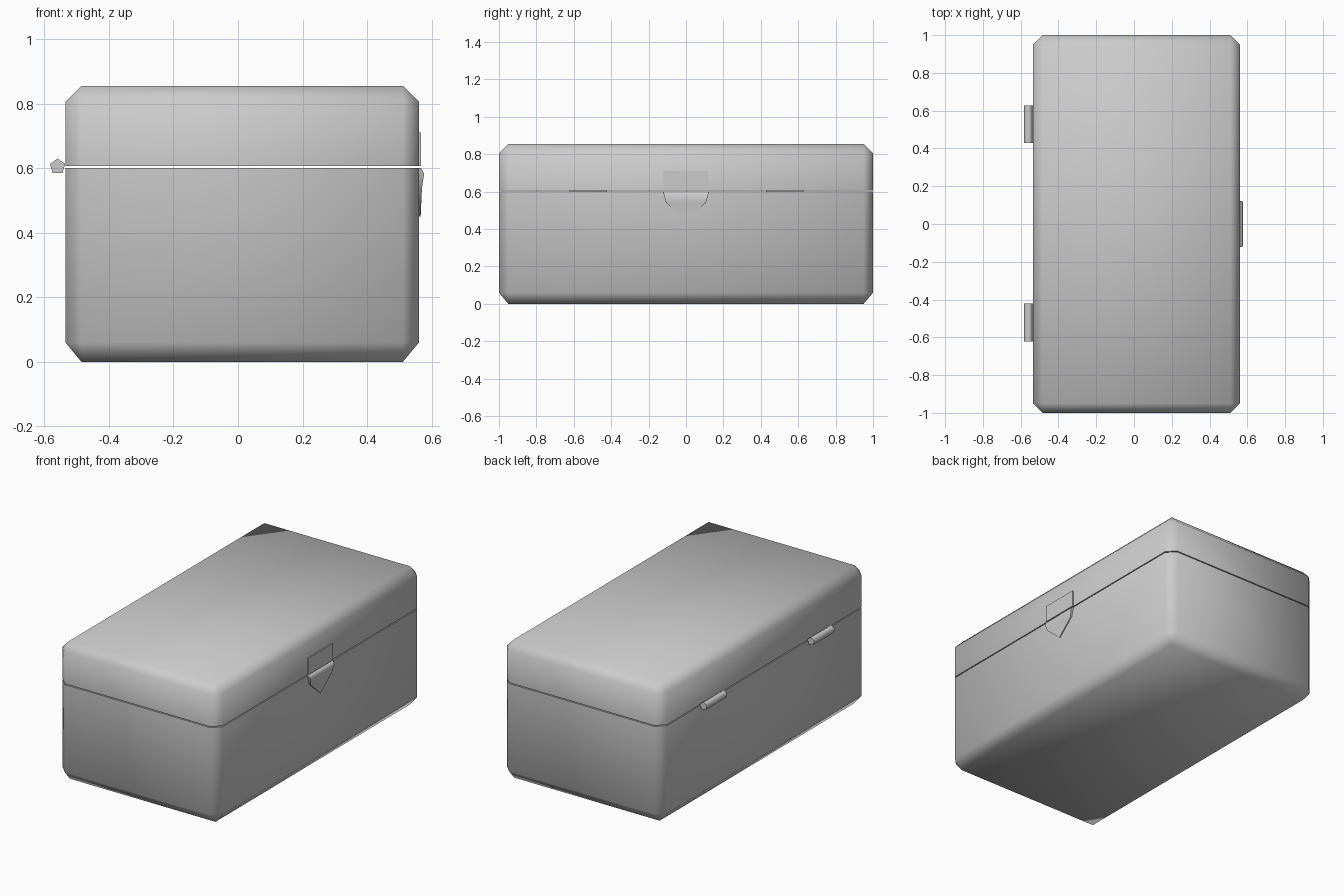
import bpy, bmesh, math
from mathutils import Matrix

if "Cube" in bpy.data.objects:
    bpy.data.objects.remove(bpy.data.objects["Cube"])

SMOOTH = math.radians(80)


def finish(name, bm):
    """Turn a bmesh into a smooth object that keeps its square edges sharp."""
    bmesh.ops.recalc_face_normals(bm, faces=bm.faces)
    mesh = bpy.data.meshes.new(name)
    bm.to_mesh(mesh)
    bm.free()
    obj = bpy.data.objects.new(name, mesh)
    bpy.context.collection.objects.link(obj)
    bpy.ops.object.select_all(action='DESELECT')
    obj.select_set(True)
    bpy.context.view_layer.objects.active = obj
    bpy.ops.object.shade_smooth_by_angle(angle=SMOOTH)
    return obj


def half_box(name, z0, z1, seam_z, chamfer_h):
    """Box with chamfered edges, left square along the seam."""
    x0, x1, y = -0.535, 0.561, 1.0
    bm = bmesh.new()
    bmesh.ops.create_cube(bm, size=1, matrix=Matrix.Translation(((x0 + x1) / 2, 0, (z0 + z1) / 2))
                          @ Matrix.Diagonal((x1 - x0, 2 * y, z1 - z0, 1)))
    edges = [e for e in bm.edges
             if not all(abs(v.co.z - seam_z) < 1e-4 for v in e.verts)]
    bmesh.ops.bevel(bm, geom=edges, offset=0.05, segments=1, affect='EDGES')
    # adjust the height of the outer chamfer
    outer = z0 if seam_z == z1 else z1
    for v in bm.verts:
        d = v.co.z - outer
        if 0.01 < abs(d) < 0.1:
            v.co.z = outer + math.copysign(chamfer_h, d)
    return finish(name, bm)


def plate(name, rows, back=0.553):
    """Loft a wall plate from rows of (z, half width, front x)."""
    bm = bmesh.new()
    rings = [[bm.verts.new(p) for p in ((back, -h, z), (x, -h, z), (x, h, z), (back, h, z))]
             for z, h, x in rows]
    for a, b in zip(rings, rings[1:]):
        for i in range(4):
            j = (i + 1) % 4
            bm.faces.new((a[i], a[j], b[j], b[i]))
    bm.faces.new(rings[0])
    bm.faces.new(rings[-1])
    return finish(name, bm)


# box and lid with a fine gap between them
half_box("box_base", 0.0, 0.601, 0.601, 0.06)
half_box("box_lid", 0.607, 0.855, 0.607, 0.05)

# clasp: flat plate on the lid, shield-shaped catch below
plate("clasp_plate", [(0.71, 0.12, 0.567), (0.607, 0.12, 0.567)])
plate("clasp_catch", [(0.601, 0.122, 0.567), (0.583, 0.118, 0.577),
                      (0.54, 0.106, 0.570), (0.45, 0.002, 0.566)])

# five-sided hinge barrels
for name, y in (("hinge_front", -0.522), ("hinge_back", 0.528)):
    bm = bmesh.new()
    bmesh.ops.create_cone(bm, cap_ends=True, segments=5, radius1=0.025, radius2=0.025, depth=0.2)
    top = max(bm.verts, key=lambda v: v.co.y).co
    spin = math.pi / 2 - math.atan2(top.y, top.x)
    bm.transform(Matrix.Translation((-0.559, y, 0.605)) @ Matrix.Rotation(math.pi / 2, 4, 'X')
                 @ Matrix.Rotation(spin, 4, 'Z'))
    finish(name, bm)
